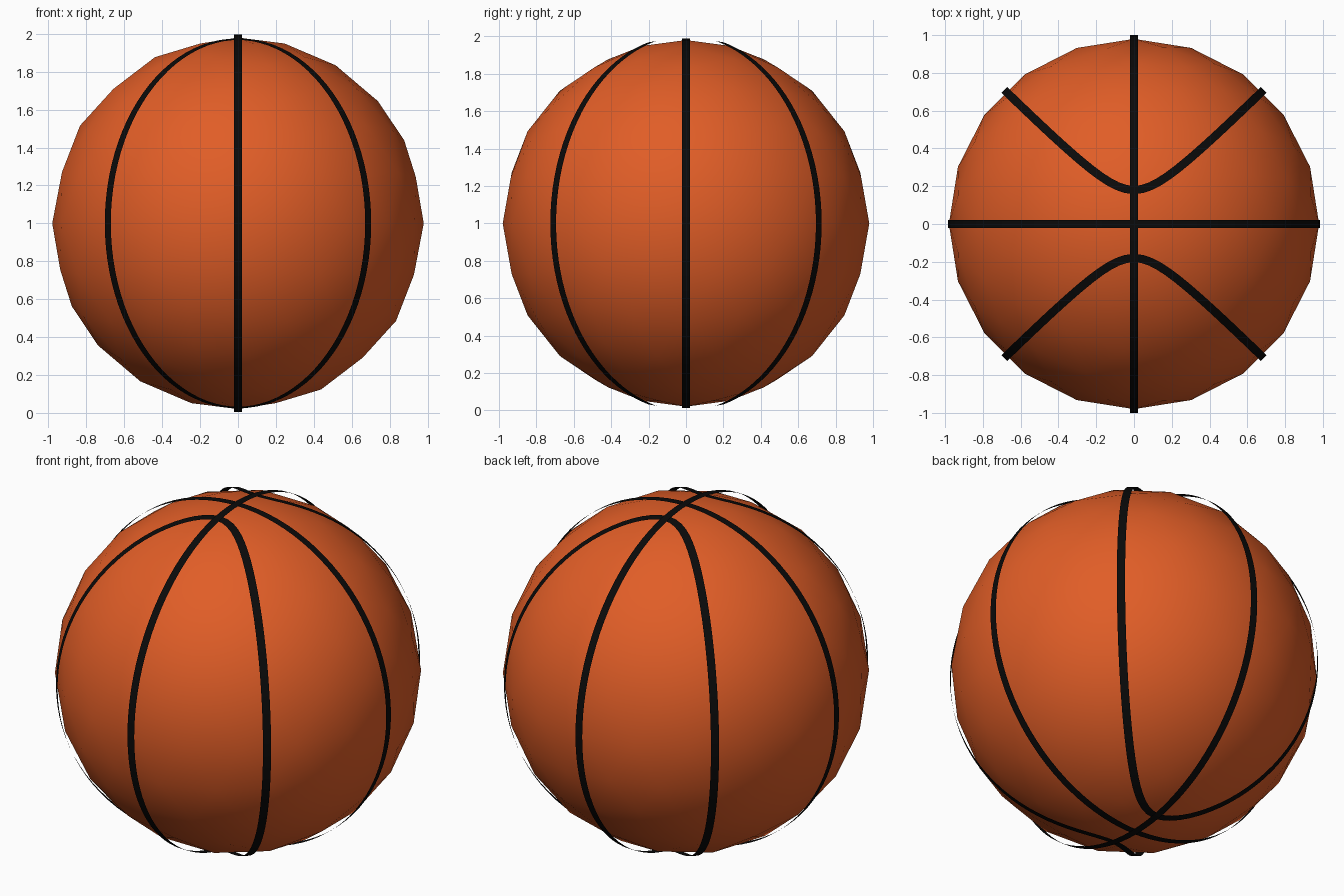
import bpy, bmesh, math
from mathutils import Vector

if "Cube" in bpy.data.objects:
    bpy.data.objects.remove(bpy.data.objects["Cube"])

CENTER = Vector((0, 0, 1))
WIDTH = 0.044


def material(name, color):
    m = bpy.data.materials.new(name)
    m.diffuse_color = (*color, 1)
    m.use_nodes = True
    m.node_tree.nodes["Principled BSDF"].inputs["Base Color"].default_value = m.diffuse_color
    return m


orange = material("orange rubber", (0.75, 0.11, 0.02))
black = material("black seam", (0.003, 0.003, 0.003))


def finish(bm, name, mat):
    me = bpy.data.meshes.new(name)
    bm.to_mesh(me)
    bm.free()
    me.materials.append(mat)
    for p in me.polygons:
        p.use_smooth = True
    ob = bpy.data.objects.new(name, me)
    bpy.context.collection.objects.link(ob)
    return ob


def ribbon(name, path):
    """Closed thin band following a path around the ball."""
    bm = bmesh.new()
    n = len(path)
    rows = []
    for i, p in enumerate(path):
        tangent = (path[(i + 1) % n] - path[i - 1]).normalized()
        side = tangent.cross(p.normalized()).normalized() * WIDTH / 2
        rows.append([bm.verts.new(CENTER + p + s * side) for s in (-1, 1)])
    for i in range(n):
        a, b = rows[i], rows[(i + 1) % n]
        bm.faces.new((a[0], a[1], b[1], b[0]))
    bmesh.ops.recalc_face_normals(bm, faces=bm.faces)
    finish(bm, name, black)


# Ball body
bm = bmesh.new()
bmesh.ops.create_icosphere(bm, subdivisions=3, radius=0.98)
bmesh.ops.translate(bm, verts=bm.verts, vec=CENTER)
finish(bm, "ball", orange)

# Two crossing great-circle seams
angles = [2 * math.pi * i / 96 for i in range(96)]
ribbon("side_seam", [Vector((0, math.cos(a), 0.995 * math.sin(a))) for a in angles])
ribbon("front_seam", [Vector((0.984 * math.cos(a), 0, 0.988 * math.sin(a))) for a in angles])

# Two curved seams: y^2 - x^2 = c^2 on the ball
R, C = 0.988, 0.18
for name, s in (("curved_seam_front", -1), ("curved_seam_back", 1)):
    path = []
    for a in angles:
        x = math.sqrt((R * R - C * C) / 2) * math.cos(a)
        z = math.sqrt(R * R - C * C) * math.sin(a)
        path.append(Vector((x, s * math.sqrt(C * C + x * x), z)))
    ribbon(name, path)
